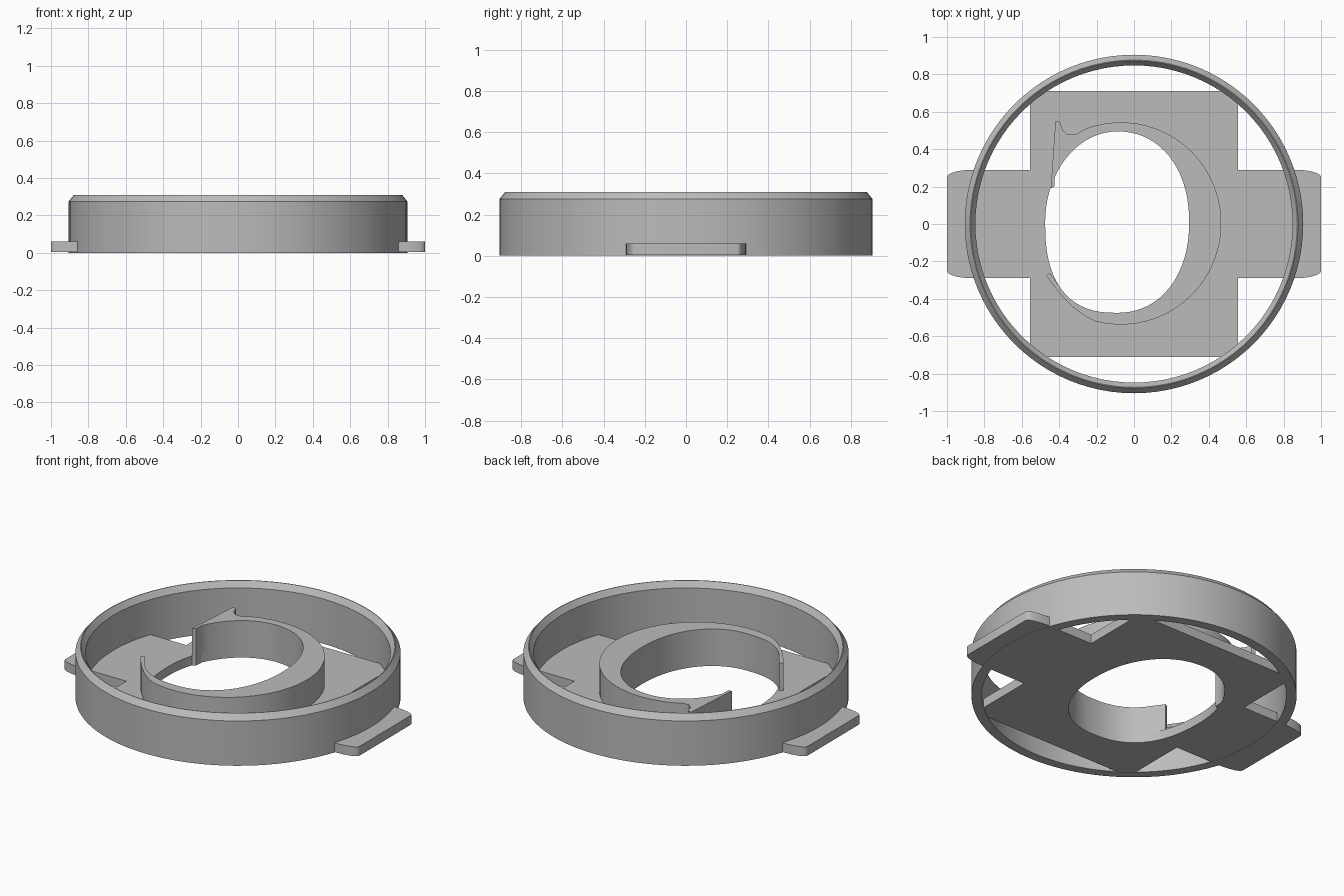
import bpy, bmesh
from math import cos, sin, pi, radians, copysign
from mathutils import Vector

cube = bpy.data.objects.get("Cube")
if cube:
    bpy.data.objects.remove(cube)

grey = bpy.data.materials.new("plain grey")
grey.use_nodes = True
grey.diffuse_color = (0.5, 0.5, 0.5, 1)
grey.node_tree.nodes["Principled BSDF"].inputs["Base Color"].default_value = (0.5, 0.5, 0.5, 1)


def smooth(obj):
    bpy.ops.object.select_all(action='DESELECT')
    obj.select_set(True)
    bpy.context.view_layer.objects.active = obj
    bpy.ops.object.shade_smooth_by_angle(angle=radians(30))


def slab(name, outlines, bottom, top):
    """Extrude flat outlines; inner outlines become holes."""
    curve = bpy.data.curves.new(name, 'CURVE')
    curve.dimensions = '2D'
    curve.fill_mode = 'BOTH'
    curve.extrude = (top - bottom) / 2
    for pts in outlines:
        spline = curve.splines.new('POLY')
        spline.points.add(len(pts) - 1)
        for p, (x, y) in zip(spline.points, pts):
            p.co = (x, y, 0, 1)
        spline.use_cyclic_u = True
    obj = bpy.data.objects.new(name, curve)
    bpy.context.collection.objects.link(obj)
    bpy.ops.object.select_all(action='DESELECT')
    obj.select_set(True)
    bpy.context.view_layer.objects.active = obj
    bpy.ops.object.convert(target='MESH')
    obj = bpy.context.object
    obj.name = name
    mesh = obj.data
    bm = bmesh.new()
    bm.from_mesh(mesh)
    bmesh.ops.remove_doubles(bm, verts=bm.verts, dist=0.0005)
    bmesh.ops.recalc_face_normals(bm, faces=bm.faces)
    bmesh.ops.translate(bm, verts=bm.verts, vec=(0, 0, (top + bottom) / 2))
    bm.to_mesh(mesh)
    bm.free()
    mesh.materials.clear()
    mesh.materials.append(grey)
    smooth(obj)


def opening(deg):
    """Point on the rounded oval opening, slightly fuller on some sides."""
    c, s = cos(radians(deg)), sin(radians(deg))
    power = 2.15 if c > 0 else (2.0 if s > 0 else 2.5)
    return (-0.09 + 0.385 * copysign(abs(c) ** (2 / power), c),
            0.01 + 0.485 * copysign(abs(s) ** (2 / power), s))


# Outer ring with a pointed, double-chamfered rim
profile = [(0.848, 0), (0.905, 0), (0.905, 0.275), (0.877, 0.31), (0.873, 0.31), (0.848, 0.275)]
bm = bmesh.new()
verts = [bm.verts.new((r, 0, z)) for r, z in profile]
edges = [bm.edges.new((verts[i - 1], verts[i])) for i in range(len(verts))]
bmesh.ops.spin(bm, geom=verts + edges, cent=(0, 0, 0), axis=(0, 0, 1),
               angle=2 * pi, steps=96, use_duplicate=False)
bmesh.ops.remove_doubles(bm, verts=bm.verts, dist=0.0005)
bmesh.ops.recalc_face_normals(bm, faces=bm.faces)
mesh = bpy.data.meshes.new("outer_ring")
bm.to_mesh(mesh)
bm.free()
mesh.materials.append(grey)
ring = bpy.data.objects.new("outer_ring", mesh)
bpy.context.collection.objects.link(ring)
smooth(ring)

# Cross-shaped base plate with rounded tabs, mirrored from one quarter
quarter = [(0.86 + 0.14 * sin(a), 0.25 + 0.04 * cos(a))
           for a in (pi / 2 * (1 - i / 8) for i in range(9))]
quarter += [(0.555, 0.29), (0.555, 0.71)]
half = quarter + [(-x, y) for x, y in reversed(quarter)]
cross = half + [(x, -y) for x, y in reversed(half)]
hole = [opening(d) for d in range(0, 360, 5)]
slab("base_plate", [cross, hole], 0.003, 0.06)

# Crescent cam wall standing around the opening, with a hooked end
arc = [(-0.07 + 0.537 * cos(radians(d)), 0.003 + 0.541 * sin(radians(d)))
       for d in range(-105, 117, 6)]
tail = [(-0.47, -0.275), (-0.43, -0.33), (-0.385, -0.385), (-0.32, -0.45), (-0.25, -0.5)]
hook = [(-0.315, 0.478), (-0.355, 0.478), (-0.38, 0.5), (-0.395, 0.545),
        (-0.42, 0.55), (-0.445, 0.19), (-0.425, 0.2)]
inner = [opening(d) for d in range(150, -141, -5)]
slab("cam_wall", [tail + arc + hook + inner + [(-0.45, -0.262)]], 0.003, 0.23)
